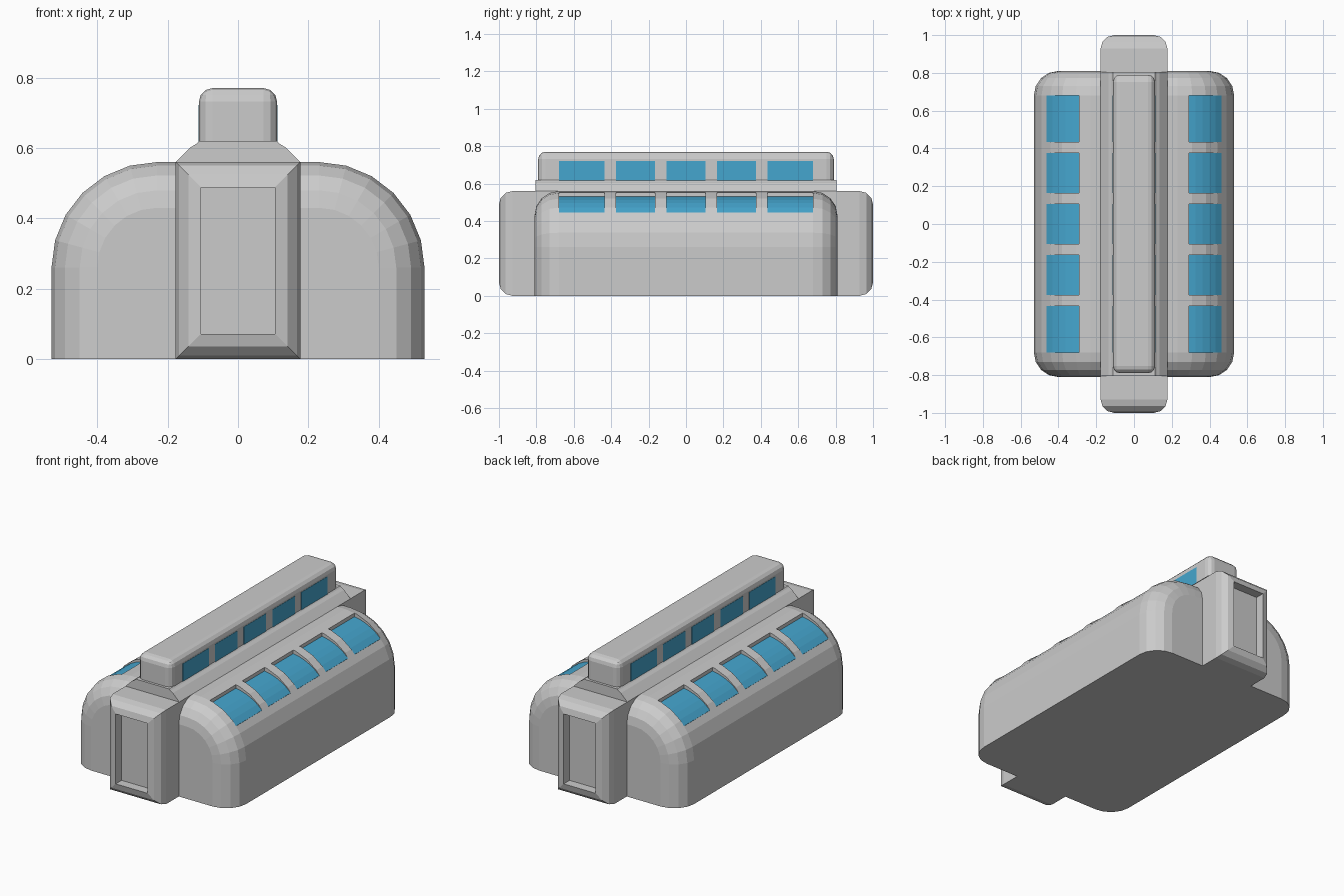
import bpy, bmesh
from math import sin, cos, pi, radians

if "Cube" in bpy.data.objects:
    bpy.data.objects.remove(bpy.data.objects["Cube"])

WINDOWS = [(-.68, -.435), (-.375, -.165), (-.105, .105), (.165, .375), (.435, .68)]
glass_mat = bpy.data.materials.new("glass_blue")
glass_mat.diffuse_color = (.06, .38, .62, 1)
glass_mat.use_nodes = True
glass_mat.node_tree.nodes["Principled BSDF"].inputs["Base Color"].default_value = glass_mat.diffuse_color


def loft(name, rings):
    """Skin equal-length rings of 3D points and cap both ends."""
    bm = bmesh.new()
    vs = [[bm.verts.new(p) for p in r] for r in rings]
    n = len(vs[0])
    for a, b in zip(vs, vs[1:]):
        for i in range(n):
            j = (i + 1) % n
            bm.faces.new((a[i], a[j], b[j], b[i]))
    bm.faces.new(vs[0])
    bm.faces.new(vs[-1])
    bmesh.ops.recalc_face_normals(bm, faces=bm.faces)
    me = bpy.data.meshes.new(name)
    bm.to_mesh(me)
    bm.free()
    ob = bpy.data.objects.new(name, me)
    bpy.context.collection.objects.link(ob)
    return ob


def prism(name, profile, y0, y1):
    return loft(name, [[(x, y, z) for x, z in profile] for y in (y0, y1)])


def rounded_ends(y_end, r, segs):
    """(y, inset) pairs for a solid whose two ends are rounded."""
    half = [(y_end - r + r * sin(a), r - r * cos(a))
            for a in (i * pi / 2 / segs for i in range(segs + 1))]
    return [(-y, d) for y, d in reversed(half)] + half


# Main hull: barrel shoulders with rounded ends
def hull_ring(y, d):
    arc = [(.23 + (.30 - d) * cos(a), .26 + (.30 - d) * sin(a))
           for a in (i * pi / 12 for i in range(7))]
    right = [(.53 - d, 0)] + arc
    return [(x, y, z) for x, z in right + [(-x, z) for x, z in reversed(right)]]


hull = loft("hull", [hull_ring(y, d) for y, d in rounded_ends(.81, .13, 4)])

# Shoulder windows: curved panes sunk deeper toward the ridge
pane = []
for i in range(6):
    t = i / 5
    a = radians(38.5 + t * 39.5)
    r = .297 - .021 * t
    pane.append((.23 + r * cos(a), .26 + r * sin(a)))
pane[-1] = (.29, pane[-1][1])
for side in (1, -1):
    for k, (y0, y1) in enumerate(WINDOWS):
        low = [(side * x, z) for x, z in pane]
        lid = [(side * .29, .65), (side * .56, .65), (side * .56, .53)]
        cutter = prism("window_cutter", low + lid, y0, y1)
        mod = hull.modifiers.new("window_recess", 'BOOLEAN')
        mod.object = cutter
        mod.solver = 'EXACT'
        cutter.hide_render = True
        cutter.hide_set(True)
        under = [(x, z - .01) for x, z in reversed(low)]
        glass = prism("shoulder_window", [(x, z + .001) for x, z in low] + under, y0, y1)
        glass.data.materials.append(glass_mat)
bpy.context.view_layer.update()

# Bake the window recesses, then discard the cutters
baked = bpy.data.meshes.new_from_object(
    hull.evaluated_get(bpy.context.evaluated_depsgraph_get()))
hull.modifiers.clear()
hull.data = baked
for ob in [o for o in bpy.data.objects if o.name.startswith("window_cutter")]:
    bpy.data.objects.remove(ob)


# Entrance porches at both ends, rounded toward a sunken door
def porch_ring(y, d):
    x = .177 - d
    return [(-x, y, d), (x, y, d), (x, y, .56 - d), (-x, y, .56 - d)]


ends = rounded_ends(1.0, .072, 3)
loft("porches", [porch_ring(-.945, .0721)] + [porch_ring(y, d) for y, d in ends]
     + [porch_ring(.945, .0721)])

# Sloping base under the raised roof
half = [(.177, .50), (.177, .56), (.135, .602), (.118, .612), (.110, .62)]
prism("roof_base", half + [(-x, z) for x, z in reversed(half)], -.805, .805)

# Raised roof with softened edges
roof = prism("raised_roof", [(-.111, .52), (.111, .52), (.111, .77), (-.111, .77)], -.79, .79)
bev = roof.modifiers.new("soft_edges", 'BEVEL')
bev.width = .038
bev.segments = 3

# Raised roof side windows
for side in (1, -1):
    for y0, y1 in WINDOWS:
        xs = (side * .10, side * .1125)
        glass = prism("roof_window", [(xs[0], .615), (xs[1], .615), (xs[1], .722), (xs[0], .722)], y0, y1)
        glass.data.materials.append(glass_mat)
